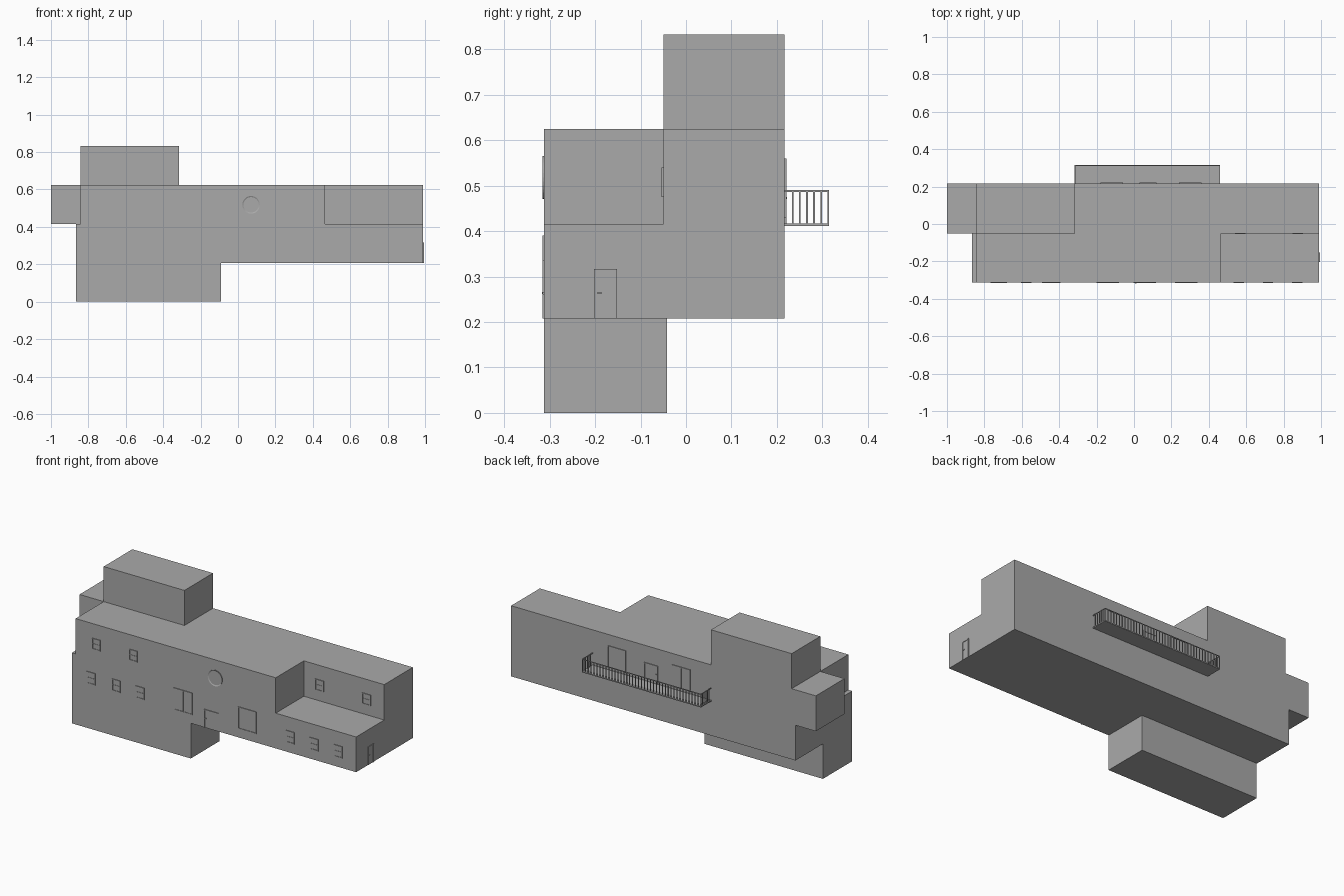
import bpy, bmesh, math
from mathutils import Matrix

if "Cube" in bpy.data.objects:
    bpy.data.objects.remove(bpy.data.objects["Cube"])

grey = bpy.data.materials.new("plain grey")
grey.diffuse_color = (0.40, 0.40, 0.40, 1)
grey.use_nodes = True
grey.node_tree.nodes["Principled BSDF"].inputs["Base Color"].default_value = grey.diffuse_color


def finish(bm, name):
    me = bpy.data.meshes.new(name)
    bm.to_mesh(me)
    bm.free()
    me.materials.append(grey)
    ob = bpy.data.objects.new(name, me)
    bpy.context.collection.objects.link(ob)
    return ob


def add_box(bm, x0, x1, y0, y1, z0, z1):
    m = Matrix.Translation(((x0 + x1) / 2, (y0 + y1) / 2, (z0 + z1) / 2))
    m = m @ Matrix.Diagonal((abs(x1 - x0), abs(y1 - y0), abs(z1 - z0), 1))
    bmesh.ops.create_cube(bm, size=1, matrix=m)


def boxes(name, items):
    bm = bmesh.new()
    for b in items:
        add_box(bm, *b)
    return finish(bm, name)


# Wall position -> box in wall coordinates (u along wall, z up, d outward)
def on_wall(wall, pos, u0, u1, z0, z1, d):
    if wall == "front":
        return (u0, u1, pos - d, pos + 0.002, z0, z1)
    if wall == "back":
        return (u0, u1, pos - 0.002, pos + d, z0, z1)
    return (pos - 0.002, pos + d, u0, u1, z0, z1)


def opening(name, wall, pos, u, z0, w, h, kind="window"):
    t = 0.005
    a, b, top = u - w / 2, u + w / 2, z0 + h
    P = lambda *r: on_wall(wall, pos, *r)
    parts = [P(a + t, b - t, z0, top - t, 0.001),          # pane
             P(a, a + t, z0, top, 0.004), P(b - t, b, z0, top, 0.004),
             P(a + t, b - t, top - t, top, 0.004)]
    if kind == "door":
        parts.append(P(a + 0.007, a + 0.016, z0 + h * 0.5, z0 + h * 0.5 + 0.004, 0.005))
    else:
        parts.append(P(a + t, b - t, z0, z0 + t, 0.004))   # sill
        if kind == "window":
            m = z0 + h * 0.5
            parts.append(P(a + t, b - t, m - 0.002, m + 0.002, 0.003))
        else:
            parts.append(P(u - 0.002, u + 0.002, z0 + t, top - t, 0.003))
    return boxes(name, parts)


# Building volumes
F, M, B = -0.312, -0.05, 0.217
volumes = {
    "basement": (-0.865, -0.09, F, -0.042, 0, 0.208),
    "ground_floor": (-0.867, 0.99, F, B, 0.208, 0.416),
    "upper_left_rear": (-1.0, -0.315, M, B, 0.416, 0.625),
    "upper_left_front": (-0.842, -0.315, F, M, 0.416, 0.625),
    "upper_centre": (-0.315, 0.465, F, B, 0.416, 0.625),
    "upper_right_rear": (0.465, 0.99, M, B, 0.416, 0.625),
    "roof_room": (-0.842, -0.315, M, B, 0.625, 0.832),
}
for n, b in volumes.items():
    boxes(n, [b])

# Small windows
for x in (-0.74, -0.576, -0.42, 0.56, 0.716, 0.873):
    opening("ground_window", "front", F, x, 0.265, 0.055, 0.07)
for x in (-0.707, -0.465):
    opening("upper_window", "front", F, x, 0.475, 0.055, 0.065)
for x in (0.568, 0.875):
    opening("terrace_window", "front", M, x, 0.475, 0.055, 0.065)

# Large windows and doors
for x in (-0.14, 0.28):
    opening("large_window", "front", F, x, 0.26, 0.12, 0.13, "large")
for x in (0.30, -0.12):
    opening("balcony_window", "back", B, x, 0.43, 0.12, 0.13, "large")
opening("front_door", "front", F, 0.045, 0.208, 0.095, 0.108, "door")
opening("side_door", "right", 0.99, -0.177, 0.208, 0.05, 0.108, "door")
opening("balcony_door", "back", B, 0.075, 0.417, 0.09, 0.108, "door")

# Round window: disc with a recessed pane
bm = bmesh.new()
bmesh.ops.create_cone(bm, cap_ends=True, segments=32, radius1=0.047, radius2=0.047, depth=0.006,
                      matrix=Matrix.Translation((0.07, F - 0.001, 0.518)) @ Matrix.Rotation(math.pi / 2, 4, 'X'))
face = min((f for f in bm.faces if len(f.verts) > 4), key=lambda f: f.calc_center_median().y)
bmesh.ops.inset_region(bm, faces=[face], thickness=0.006)
bmesh.ops.translate(bm, verts=face.verts, vec=(0, 0.003, 0))
finish(bm, "round_window")

# Balcony slab and railing
X0, X1, Y1, Z0, Z1 = -0.318, 0.46, 0.315, 0.417, 0.49
boxes("balcony_slab", [(X0, X1, B, Y1, 0.411, Z0)])
t = 0.004
rail = [(X0, X1, Y1 - t, Y1, Z1 - t, Z1),
        (X0, X0 + t, B, Y1 - t, Z1 - t, Z1), (X1 - t, X1, B, Y1 - t, Z1 - t, Z1)]
n = 40
for i in range(n + 1):
    x = X0 + (X1 - X0 - t) * i / n
    rail.append((x, x + t, Y1 - t, Y1, Z0, Z1 - t))
for i in range(1, 6):
    y = B + (Y1 - t - B) * i / 6
    for x in (X0, X1 - t):
        rail.append((x, x + t, y, y + t, Z0, Z1 - t))
boxes("balcony_railing", rail)
